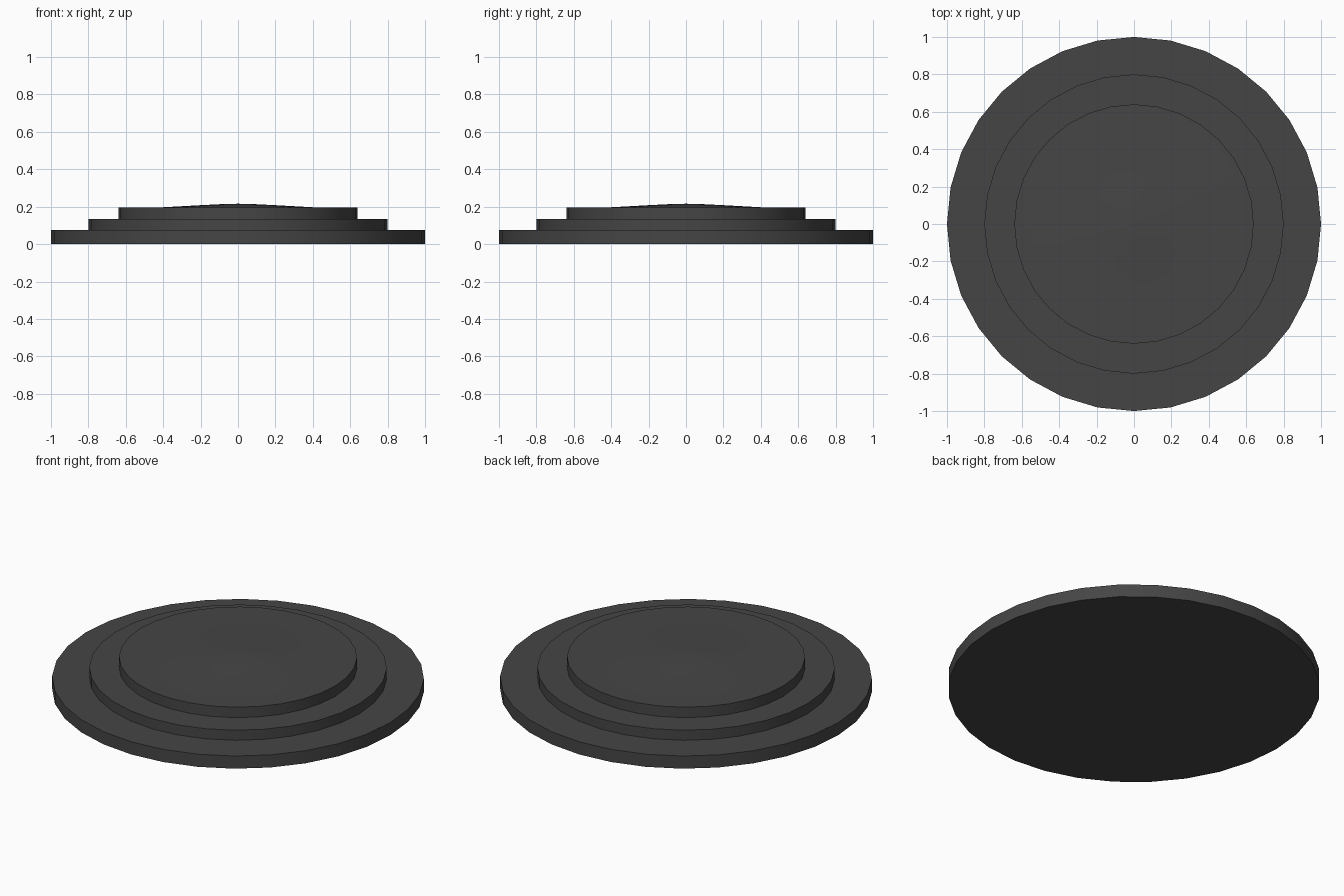
import bpy, bmesh, math

if "Cube" in bpy.data.objects:
    bpy.data.objects.remove(bpy.data.objects["Cube"])

SIDES = 32
dark = bpy.data.materials.new("dark_grey")
dark.diffuse_color = (0.06, 0.06, 0.06, 1)
dark.use_nodes = True
dark.node_tree.nodes["Principled BSDF"].inputs["Base Color"].default_value = dark.diffuse_color


def lathe(name, profile):
    """Spin (radius, z) points about z; ends on the axis are welded."""
    bm = bmesh.new()
    verts = [bm.verts.new((r, 0, z)) for r, z in profile]
    edges = [bm.edges.new(pair) for pair in zip(verts, verts[1:])]
    bmesh.ops.spin(bm, geom=verts + edges, axis=(0, 0, 1), cent=(0, 0, 0),
                   angle=math.tau, steps=SIDES, use_duplicate=False)
    bmesh.ops.remove_doubles(bm, verts=bm.verts[:], dist=1e-4)
    bmesh.ops.recalc_face_normals(bm, faces=bm.faces[:])
    mesh = bpy.data.meshes.new(name)
    bm.to_mesh(mesh)
    bm.free()
    mesh.materials.append(dark)
    obj = bpy.data.objects.new(name, mesh)
    bpy.context.collection.objects.link(obj)
    bpy.ops.object.select_all(action='DESELECT')
    obj.select_set(True)
    bpy.context.view_layer.objects.active = obj
    bpy.ops.object.shade_smooth_by_angle(angle=math.radians(30))
    return obj


# One stepped body: wide base, middle step, top step with a shallow dome
lathe("stepped_disc", [
    (0, 0), (1.0, 0), (1.0, 0.075),
    (0.8, 0.075), (0.8, 0.135),
    (0.64, 0.135), (0.64, 0.197),
    (0.40, 0.197), (0.20, 0.208), (0.08, 0.214), (0, 0.216),
])
